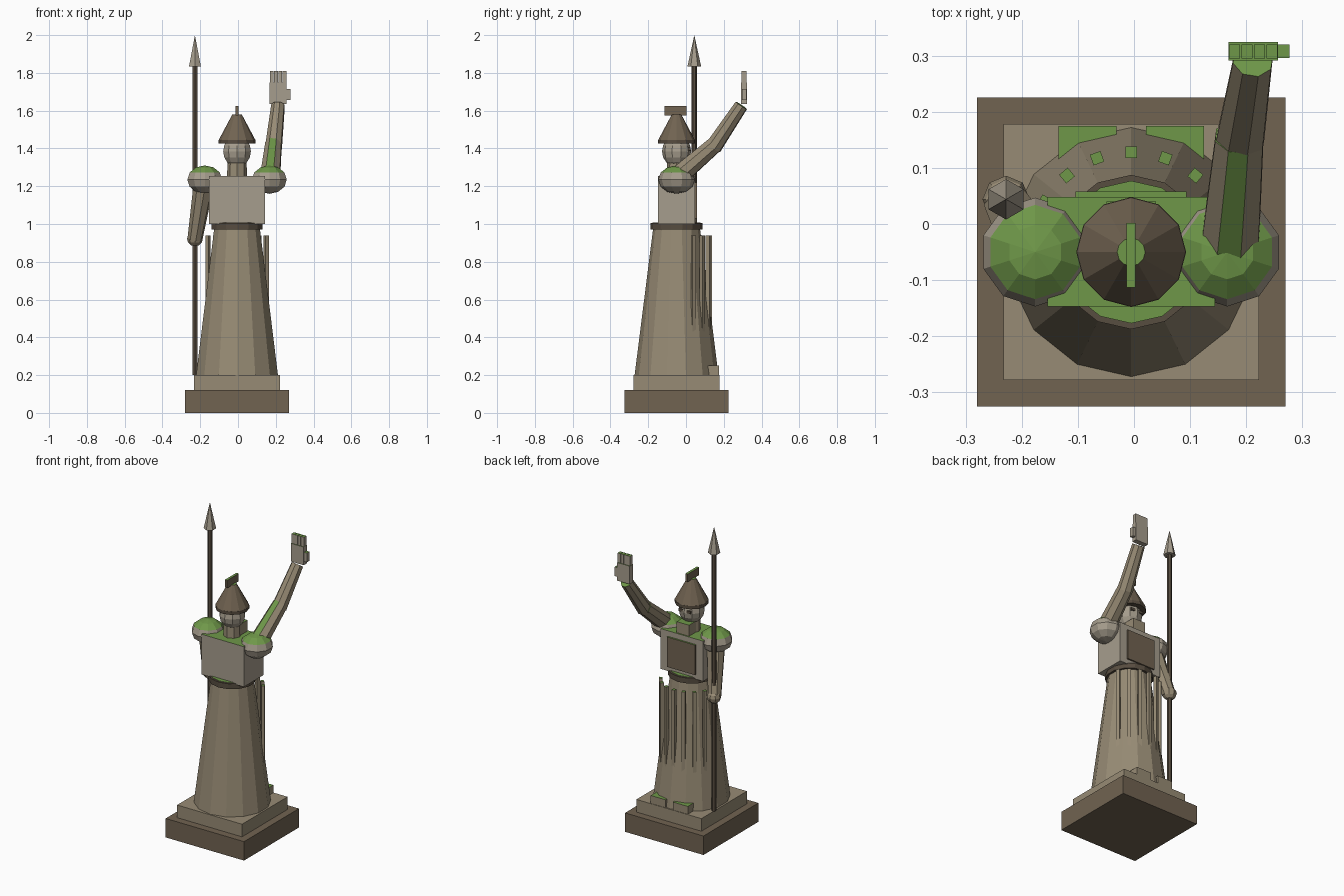
import bpy, bmesh, math
from mathutils import Matrix, Vector

if "Cube" in bpy.data.objects:
    bpy.data.objects.remove(bpy.data.objects["Cube"])

CX, CY = -0.005, -0.05  # statue axis


def make_mat(name, r, g, b):
    m = bpy.data.materials.new(name)
    m.diffuse_color = tuple((c / 255) ** 2.2 for c in (r, g, b)) + (1,)
    m.use_nodes = True
    m.node_tree.nodes["Principled BSDF"].inputs["Base Color"].default_value = m.diffuse_color
    return m


STONE = make_mat("stone", 150, 138, 116)
PALE = make_mat("pale_stone", 165, 156, 140)
BROWN = make_mat("brown", 112, 99, 82)
DARK = make_mat("dark", 88, 78, 66)
MOSS = make_mat("moss", 110, 150, 74)


def finish(name, bm, mat, moss=True):
    """Make the object; upward faces are covered with moss."""
    bmesh.ops.recalc_face_normals(bm, faces=bm.faces)
    bm.normal_update()
    for f in bm.faces:
        f.material_index = int(moss and f.normal.z > 0.65)
    me = bpy.data.meshes.new(name)
    bm.to_mesh(me)
    bm.free()
    me.materials.append(mat)
    me.materials.append(MOSS)
    ob = bpy.data.objects.new(name, me)
    bpy.context.collection.objects.link(ob)
    return ob


def box(name, x, y, z, mat, moss=True):
    bm = bmesh.new()
    mid = [(a + b) / 2 for a, b in (x, y, z)]
    size = [b - a for a, b in (x, y, z)]
    bmesh.ops.create_cube(bm, size=1, matrix=Matrix.Translation(mid) @ Matrix.Diagonal(size + [1]))
    return finish(name, bm, mat, moss)


def limb(name, a, b, r1, r2, n, mat, moss=True, turn=0.0):
    """Tapered n-sided solid from a to b."""
    a, b = Vector(a), Vector(b)
    d = b - a
    upright = abs(d.x) + abs(d.y) < 1e-6
    rot = Matrix() if upright else d.to_track_quat('Z', 'Y').to_matrix().to_4x4()
    bm = bmesh.new()
    bmesh.ops.create_cone(bm, cap_ends=True, segments=n, radius1=r1, radius2=r2, depth=d.length,
                          matrix=Matrix.Translation((a + b) / 2) @ rot @ Matrix.Rotation(turn, 4, 'Z'))
    return finish(name, bm, mat, moss)


def ball(name, c, r, rz, segs, rings, mat, moss=True):
    bm = bmesh.new()
    bmesh.ops.create_uvsphere(bm, u_segments=segs, v_segments=rings, radius=1,
                              matrix=Matrix.Translation(c) @ Matrix.Diagonal((r, r, rz, 1)))
    return finish(name, bm, mat, moss)


def column(name, z1, z2, r1, r2, n, mat, moss=True):
    return limb(name, (CX, CY, z1), (CX, CY, z2), r1, r2, n, mat, moss)


# Stepped plinth
for name, h, z, mat in (("plinth_lower", 0.275, (0, 0.12), BROWN), ("plinth_upper", 0.228, (0.12, 0.2), STONE)):
    box(name, (CX - h, CX + h), (CY - h, CY + h), z, mat, False)

# Robe, belt and waist top
column("robe", 0.2, 0.985, 0.222, 0.123, 14, STONE)
column("belt", 0.972, 1.006, 0.1375, 0.1375, 14, DARK, False)
column("waist_top", 0.98, 1.009, 0.127, 0.127, 14, STONE)

# Robe folds fanned over the facing side
for i in range(7):
    ang = math.radians(30 + 20 * i)
    bm = bmesh.new()
    bmesh.ops.create_cube(bm, size=1, matrix=Matrix.Translation((CX, CY, 0.66)) @ Matrix.Rotation(ang, 4, 'Z')
                          @ Matrix.Translation((0.178, 0, 0)) @ Matrix.Diagonal((0.02, 0.02, 0.56, 1)))
    finish(f"robe_fold_{i + 1}", bm, STONE)

# Feet, shoulders and eyes in pairs
for side, s in (("left", -1), ("right", 1)):
    x = CX + s * 0.078
    box(f"foot_{side}", (x - 0.052, x + 0.052), (0.05, 0.175), (0.2, 0.25), STONE)
    ball(f"shoulder_{side}", (CX + s * 0.171, CY, 1.235), 0.097, 0.075, 10, 6, PALE)
    x = CX + s * 0.028
    box(f"eye_{side}", (x - 0.014, x + 0.014), (0.0, 0.024), (1.388, 1.404), DARK, False)

# Torso and chest panel
box("torso", (CX - 0.149, CX + 0.149), (-0.147, 0.048), (1.0, 1.255), PALE)
box("chest_panel", (CX - 0.099, CX + 0.099), (0.04, 0.058), (1.03, 1.22), BROWN)

# Neck, head and beard
column("neck", 1.25, 1.34, 0.053, 0.05, 8, STONE)
ball("head", (CX, CY, 1.385), 0.077, 0.083, 10, 8, PALE)
box("beard", (CX - 0.044, CX + 0.044), (-0.03, 0.04), (1.255, 1.325), STONE)

# Helmet with brim and crest
column("helmet_brim", 1.425, 1.445, 0.098, 0.098, 12, DARK, False)
column("helmet", 1.445, 1.58, 0.097, 0.025, 12, BROWN)
box("helmet_crest", (CX - 0.008, CX + 0.008), (-0.113, 0.002), (1.575, 1.625), BROWN)

# Spear and the arm holding it
SX, SY = -0.228, 0.044
limb("spear_shaft", (SX, SY, 0.2), (SX, SY, 1.84), 0.015, 0.015, 6, DARK, False)
limb("spear_head", (SX, SY, 1.835), (SX, SY, 2.0), 0.036, 0, 6, PALE, False)
limb("lowered_arm", (-0.177, CY, 1.235), (SX, SY - 0.005, 0.92), 0.056, 0.04, 8, STONE, True, math.pi / 8)
ball("lowered_hand", (SX, SY, 0.922), 0.042, 0.04, 8, 6, STONE, False)

# Raised arm
elbow, wrist = (0.188, 0.155, 1.422), (0.212, 0.293, 1.628)
limb("raised_upper_arm", (0.17, CY, 1.245), elbow, 0.056, 0.046, 8, STONE, True, math.pi / 8)
limb("raised_forearm", Vector(elbow) - Vector((0, 0.012, 0.018)), wrist, 0.046, 0.037, 8, STONE, True, math.pi / 8)

# Open hand
box("palm", (0.168, 0.257), (0.291, 0.324), (1.635, 1.75), PALE)
box("thumb", (0.25, 0.277), (0.296, 0.32), (1.657, 1.715), PALE)
for i in range(4):
    x = 0.179 + 0.0223 * i
    box(f"finger_{i + 1}", (x - 0.0098, x + 0.0098), (0.295, 0.32), (1.74, 1.81), PALE)
